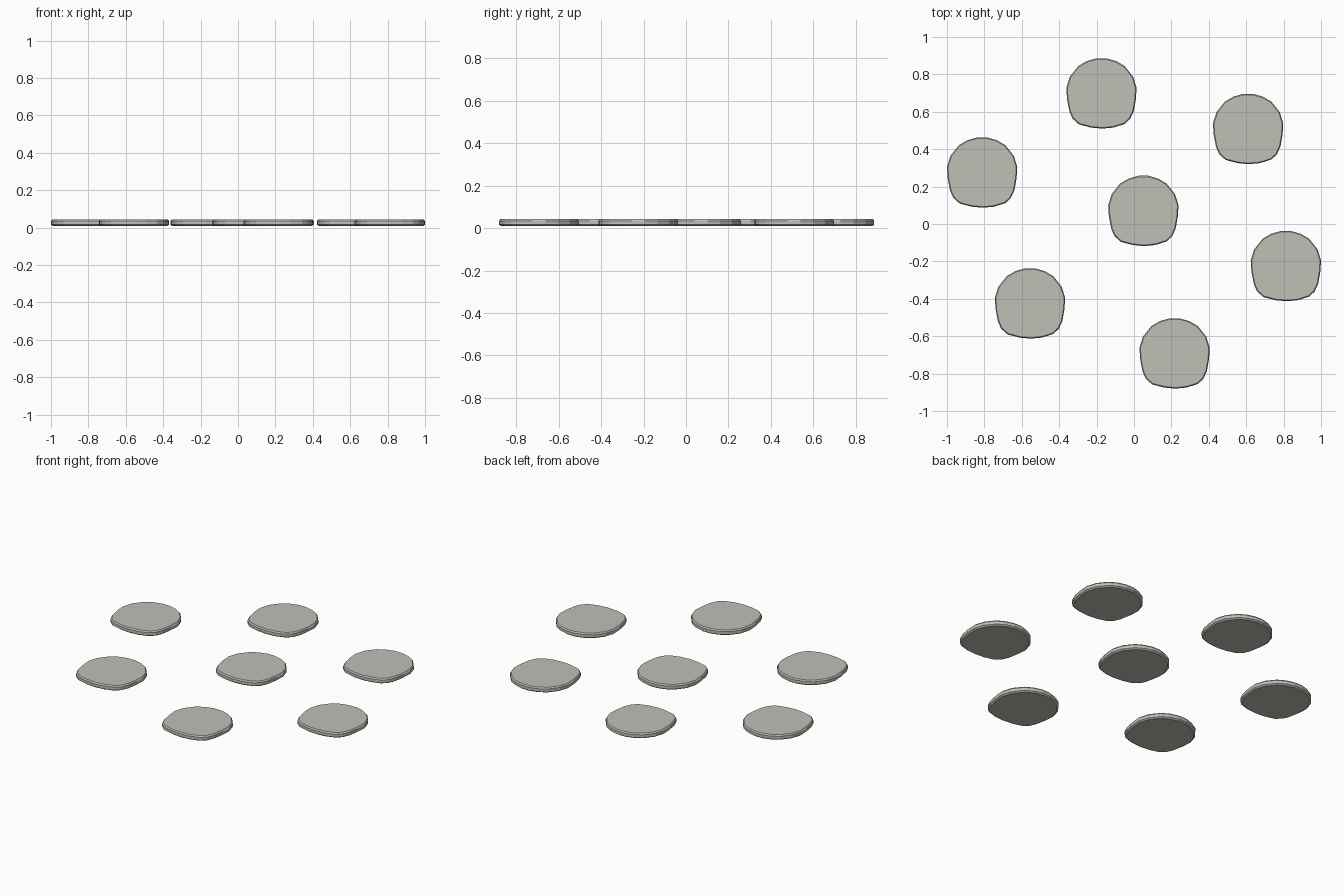
import bpy, bmesh

if "Cube" in bpy.data.objects:
    bpy.data.objects.remove(bpy.data.objects["Cube"])

# One worn stone outline, unit half-size, counter-clockwise from the back
OUTLINE = [(0.14, 1.0), (-0.14, 1.0), (-0.42, 0.92), (-0.66, 0.78), (-0.90, 0.48),
           (-1.0, 0.16), (-0.98, -0.16), (-0.91, -0.52), (-0.82, -0.72), (-0.64, -0.88),
           (-0.30, -0.97), (0.02, -1.0), (0.34, -0.97), (0.66, -0.87), (0.82, -0.72),
           (0.92, -0.50), (0.98, -0.16), (1.0, 0.16), (0.90, 0.48), (0.66, 0.78), (0.42, 0.92)]
RADIUS = 0.188
# (scale, height) of each ring: undercut bottom, straight wall, worn top edge
RINGS = [(0.95, 0.009), (1.0, 0.016), (1.0, 0.034), (0.97, 0.042)]
CENTRES = [(-0.812, 0.275), (-0.174, 0.698), (0.61, 0.508), (0.05, 0.07),
           (0.812, -0.225), (-0.556, -0.425), (0.217, -0.692)]

stone = bpy.data.materials.new("pale grey stone")
stone.diffuse_color = (0.52, 0.525, 0.47, 1)
stone.use_nodes = True
stone.node_tree.nodes["Principled BSDF"].inputs["Base Color"].default_value = stone.diffuse_color

# Shared stone mesh
bm = bmesh.new()
rings = [[bm.verts.new((x * RADIUS * s, y * RADIUS * s, z)) for x, y in OUTLINE]
         for s, z in RINGS]
n = len(OUTLINE)
for a, b in zip(rings, rings[1:]):
    for i in range(n):
        j = (i + 1) % n
        bm.faces.new((a[i], a[j], b[j], b[i]))
bm.faces.new(rings[-1])
bm.faces.new(rings[0][::-1])
bmesh.ops.recalc_face_normals(bm, faces=bm.faces)
mesh = bpy.data.meshes.new("stepping_stone")
bm.to_mesh(mesh)
bm.free()
mesh.materials.append(stone)

# Seven stepping stones
for k, (x, y) in enumerate(CENTRES):
    ob = bpy.data.objects.new(f"stepping_stone_{k + 1}", mesh)
    ob.location = (x, y, 0)
    bpy.context.collection.objects.link(ob)
